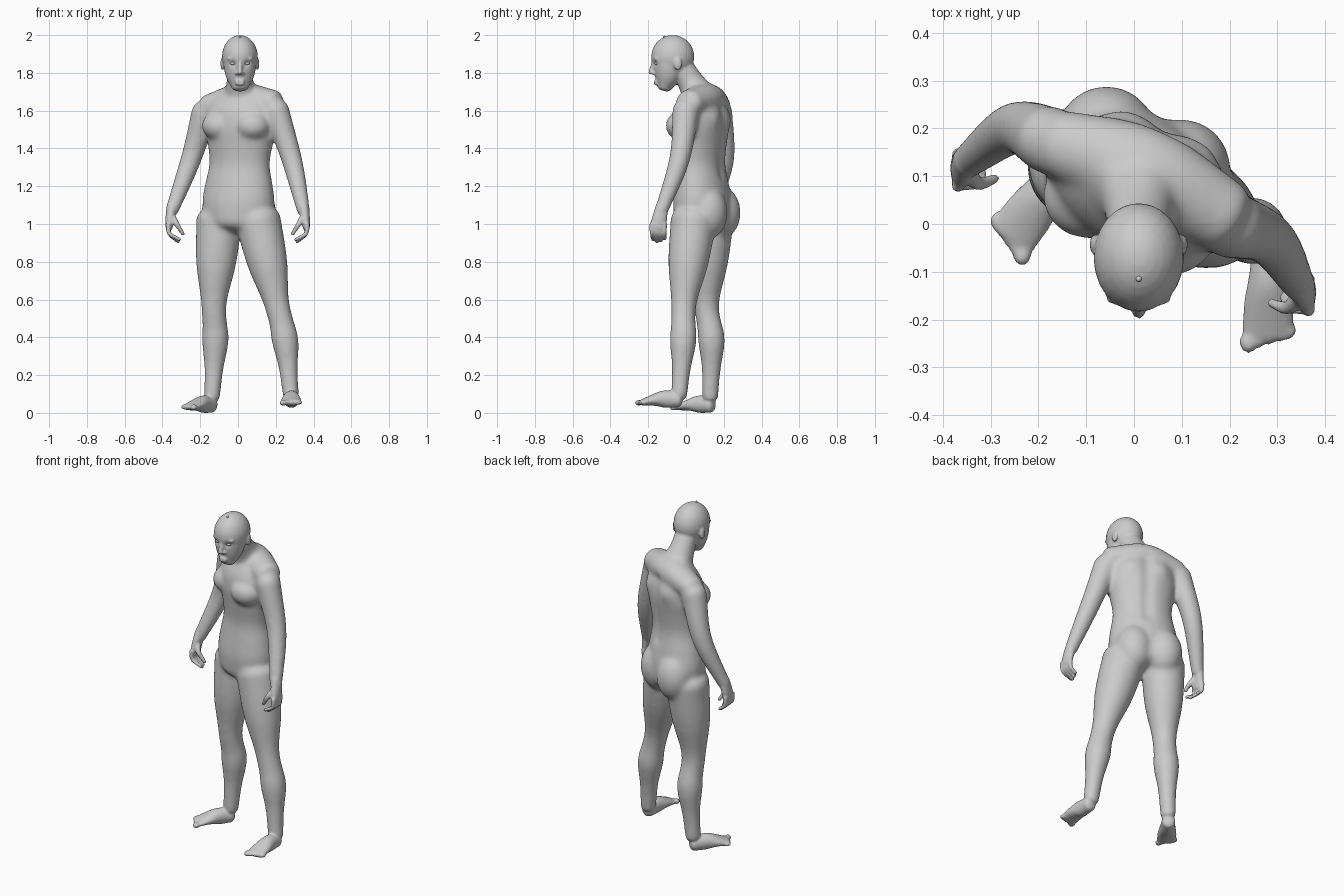
import bpy, bmesh
from math import sin, cos, pi, exp
from mathutils import Vector, Matrix

old_cube = bpy.data.objects.get("Cube")
if old_cube:
    bpy.data.objects.remove(old_cube, do_unlink=True)

skin = bpy.data.materials.new("pale grey skin")
skin.use_nodes = True
skin.diffuse_color = (0.6, 0.6, 0.6, 1)
skin.node_tree.nodes["Principled BSDF"].inputs["Base Color"].default_value = skin.diffuse_color

ACROSS = Vector((1, 0, 0))
ALONG = Vector((0, 1, 0))
UP = Vector((0, 0, 1))
# The torso is turned towards its right
TORSO_SIDE = Vector((.9, -.4, 0)).normalized()
TORSO_FRONT = TORSO_SIDE.cross(UP)
SEGMENTS = 24
STEPS = 20


def spline(values, t):
    """Smooth curve through evenly spaced numbers or vectors."""
    place = t * (len(values) - 1)
    i = min(int(place), len(values) - 2)
    f = place - i
    b, c = values[i], values[i + 1]
    a = values[i - 1] if i else b * 2 - c
    d = values[i + 2] if i + 2 < len(values) else c * 2 - b
    return (b * 2 + (c - a) * f + (a * 2 - b * 5 + c * 4 - d) * f ** 2
            + (b * 3 - a - c * 3 + d) * f ** 3) / 2


def limb(bm, joints, radii, flat=(1, 1), hint=ACROSS, cap=.6):
    """Closed tube through the joints, with domed ends."""
    joints = [Vector(j) for j in joints]
    points = [spline(joints, k / STEPS) for k in range(STEPS + 1)]
    dome = [(sin(angle), cos(angle)) for angle in (pi / 8, pi / 4, pi * 3 / 8)]
    rings = []
    for k, point in enumerate(points):
        tangent = (points[min(k + 1, STEPS)] - points[max(k - 1, 0)]).normalized()
        wide = spline(radii, k / STEPS)
        deep = wide * spline(flat, k / STEPS)
        u = (hint - tangent * hint.dot(tangent)).normalized()
        v = tangent.cross(u)
        ends = [(0, 1)]
        if k == 0:
            ends = [(-shift, scale) for shift, scale in reversed(dome)] + ends
        if k == STEPS:
            ends = ends + dome
        for shift, scale in ends:
            centre = point + tangent * shift * cap * min(wide, deep)
            angles = [2 * pi * n / SEGMENTS for n in range(SEGMENTS)]
            rings.append([bm.verts.new(centre + (u * cos(q) * wide + v * sin(q) * deep) * scale)
                          for q in angles])
    for low, high in zip(rings, rings[1:]):
        for n in range(SEGMENTS):
            m = (n + 1) % SEGMENTS
            bm.faces.new((low[n], low[m], high[m], high[n]))
    bm.faces.new(rings[0][::-1])
    bm.faces.new(rings[-1])


def ball(bm, centre, radii):
    matrix = Matrix.Translation(centre) @ Matrix.Diagonal((*radii, 1))
    bmesh.ops.create_uvsphere(bm, u_segments=SEGMENTS, v_segments=16, radius=1, matrix=matrix)


def hand(bm, wrist, side):
    """Palm, four curled fingers and a thumb, measured from the wrist."""
    def at(x, y, z):
        return wrist + Vector((side * x, y, z))
    limb(bm, [at(-.003, .005, .03), at(.01, -.01, -.04), at(.015, -.018, -.09)],
         [.033, .04, .042], [.9, .6, .45], ALONG)
    for finger in range(4):
        y = -.05 + finger * .022
        drop = abs(finger - 1.3) * .012
        curl = finger * .008
        limb(bm, [at(.018, y, -.07), at(.013, y, -.12), at(curl - .045, y + .004, drop - .17)],
             [.014, .009], hint=ALONG)
    limb(bm, [at(0, -.02, -.03), at(-.025, -.045, -.07), at(-.06, -.035, -.125)], [.019, .01], hint=ALONG)


def foot(bm, heel, toe, side):
    """Wedge from heel to toe, with five toes fanned across its end."""
    forward = (toe - heel).normalized()
    outward = UP.cross(forward).normalized() * side
    limb(bm, [heel, (heel + toe) / 2 + UP * .01, toe], [.037, .042, .052, .054],
         [1.1, 1.1, .6, .3], outward)
    for i in range(5):
        size = .013 if i else .016
        spot = toe + outward * (i - 1.9) * .021 + forward * (.014 - i * .007)
        ball(bm, spot, (size * 1.2, size * 1.4, size))


def fuse(bm, name, voxel, rounds):
    """Merge overlapping parts into one skin and relax it."""
    bmesh.ops.recalc_face_normals(bm, faces=bm.faces)
    parts = bpy.data.meshes.new(name)
    bm.to_mesh(parts)
    bm.free()
    ob = bpy.data.objects.new(name, parts)
    bpy.context.collection.objects.link(ob)
    remesh = ob.modifiers.new("fuse", 'REMESH')
    remesh.mode = 'VOXEL'
    remesh.voxel_size = voxel
    relax = ob.modifiers.new("relax", 'SMOOTH')
    relax.factor = .5
    relax.iterations = rounds
    graph = bpy.context.evaluated_depsgraph_get()
    mesh = bpy.data.meshes.new_from_object(ob.evaluated_get(graph))
    bpy.data.objects.remove(ob, do_unlink=True)
    return mesh


# Side, shoulder, elbow, wrist, hip, knee, calf, ankle, heel, toe
poses = [[Vector(j) for j in row] for row in (
    ((.2, 0, 1.6), (.285, -.035, 1.34), (.347, -.13, 1.07), (.105, .04, 1.02), (.2, -.01, .6),
     (.25, -.015, .38), (.28, -.036, .09), (.285, -.04, .07), (.28, -.235, .055)),
    ((-.175, .175, 1.59), (-.25, .2, 1.34), (-.35, .13, 1.07), (-.1, .13, 1.02), (-.127, .108, .6),
     (-.12, .135, .38), (-.138, .128, .08), (-.14, .13, .042), (-.258, -.03, .03)),
)]

# Torso, shoulder girdle, chest and buttocks
core = bmesh.new()
limb(core, [(0, .09, 1.02), (.01, .08, 1.37), (.02, .075, 1.72)],
     [.19, .2, .185, .167, .18, .2, .19, .1], [.75, .7, .7, .6], TORSO_SIDE, .5)
limb(core, [(-.16, .17, 1.62), (.02, .11, 1.66), (.19, .015, 1.64)], [.065, .085, .07], [1.1, 1.1], UP)
chest = Vector((-.01, .02, 1.52))
seat = Vector((.02, .15, 1.06))
for side in (-1, 1):
    ball(core, chest + TORSO_SIDE * side * .095, (.095, .09, .08))
    ball(core, seat + TORSO_SIDE * side * .085, (.105, .105, .14))

# Neck, arms and legs
limb(core, [(.015, .08, 1.66), (.01, .02, 1.76), (.01, -.03, 1.84)], [.095, .07, .066])
for shoulder, elbow, wrist, hip, knee, calf, ankle, heel, toe in poses:
    limb(core, [shoulder, elbow, wrist], [.072, .06, .05, .036], cap=.9)
    limb(core, [hip, knee, calf, ankle], [.122, .107, .07, .065, .071, .051, .043])

body_mesh = fuse(core, "core", .01, 16)

# Hands and feet
bm = bmesh.new()
bm.from_mesh(body_mesh)
bpy.data.meshes.remove(body_mesh)
for side, joints in zip((1, -1), poses):
    hand(bm, joints[2], side)
    foot(bm, joints[-2], joints[-1], side)

# Skull and jaw
head = Vector((.01, -.07, 1.885))


def on_head(x, y, z):
    return head + Vector((x, y, z))


ball(bm, head, (.095, .114, .115))
limb(bm, [on_head(0, -.012, -.01), on_head(0, -.025, -.09), on_head(0, -.045, -.163)],
     [.09, .084, .07, .044], [1.08, 1, .95, .85], cap=.5)

# Nose, lips, brow and ears
limb(bm, [on_head(0, -.1, -.02), on_head(0, -.115, -.085)], [.01, .014])
for drop in (.13, .143):
    ball(bm, on_head(0, -.091, -drop), (.026, .012, .008))
for side in (-1, 1):
    ball(bm, on_head(side * .015, -.1, -.087), (.011, .012, .009))
    ball(bm, on_head(side * .038, -.087, -.01), (.032, .014, .01))
    ball(bm, on_head(side * .092, .027, -.037), (.011, .021, .035))

body_mesh = fuse(bm, "body", .006, 5)

# Soft dents and swells: centre, reach, push
dents = [(on_head(0, -.102, -.1365), .012, ALONG * .005)]
spine = Vector((.065, .195, 1.26))
for i in range(9):
    dents.append((spine + UP * i * .045, .035, TORSO_FRONT * .008))
for side in (-1, 1):
    dents.append((on_head(side * .036, -.095, -.035), .016, ALONG * .011))
    dents.append((spine + UP * .3 + TORSO_SIDE * side * .1, .05, TORSO_FRONT * -.012))
for vertex in body_mesh.vertices:
    for centre, reach, push in dents:
        distance = (vertex.co - centre).length / reach
        if distance < 3:
            vertex.co += push * exp(-distance ** 2)


def finish(name, mesh):
    mesh.materials.clear()
    mesh.materials.append(skin)
    mesh.shade_smooth()
    bpy.context.collection.objects.link(bpy.data.objects.new(name, mesh))


def beads(name, spots, radii):
    bead = bmesh.new()
    for spot in spots:
        ball(bead, spot, radii)
    mesh = bpy.data.meshes.new(name)
    bead.to_mesh(mesh)
    bead.free()
    finish(name, mesh)


finish("body", body_mesh)

# Eyeballs and the small bead on the crown
beads("eyes", [on_head(side * .036, -.083, -.035) for side in (-1, 1)], (.016, .013, .009))
beads("crown_bead", [on_head(0, -.045, .106)], (.006, .006, .006))
